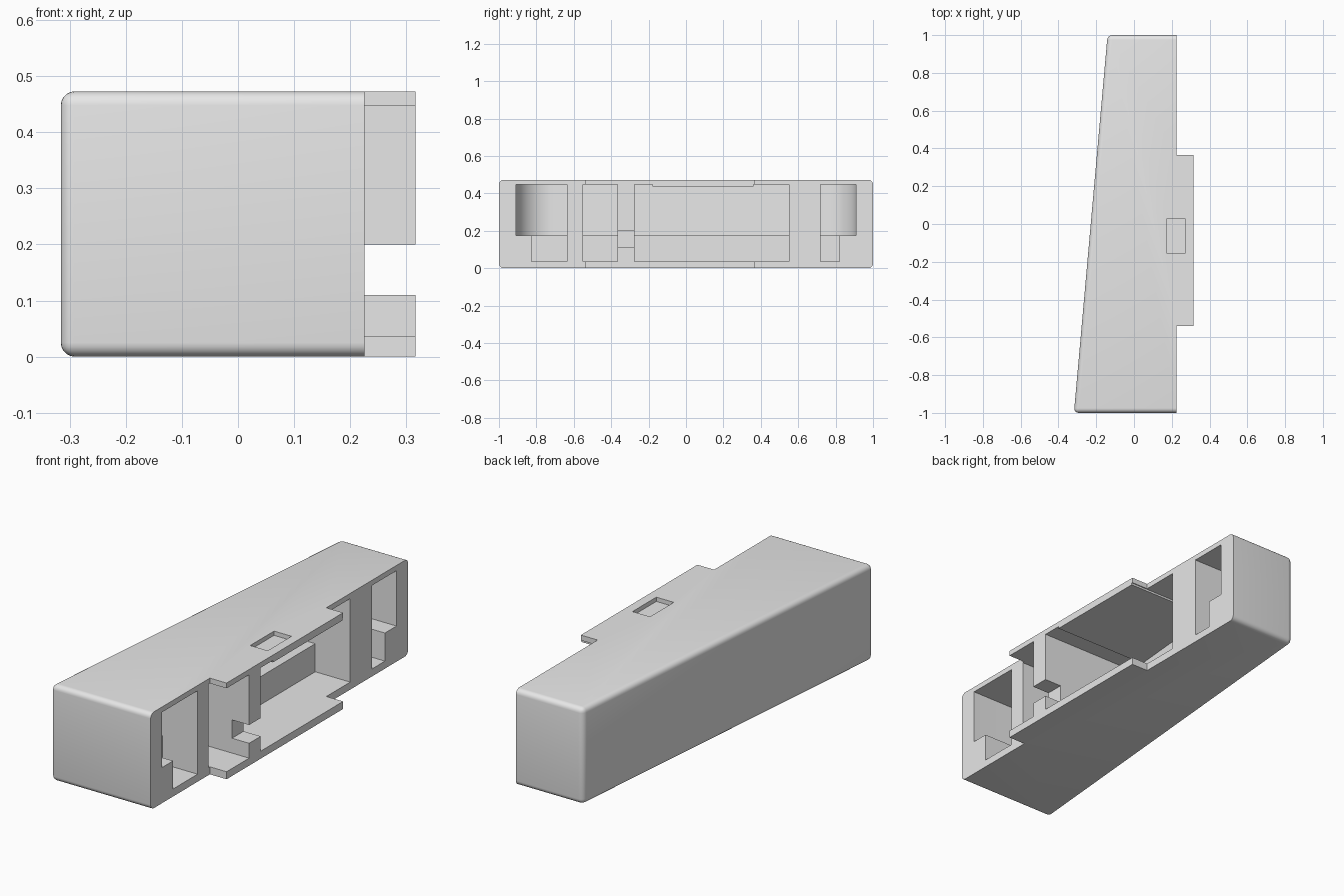
import bpy, bmesh, math

if "Cube" in bpy.data.objects:
    bpy.data.objects.remove(bpy.data.objects["Cube"])

FACE_X, TONGUE_X, HEIGHT = 0.225, 0.316, 0.473
FLOOR, LEDGE, CEILING = 0.037, 0.175, 0.447


def prism(name, outline, z0, z1):
    """Extrude a plan outline (x, y) between two heights."""
    bm = bmesh.new()
    base = bm.faces.new([bm.verts.new((x, y, z0)) for x, y in outline])
    top = bmesh.ops.extrude_face_region(bm, geom=[base])["geom"]
    bmesh.ops.translate(bm, vec=(0, 0, z1 - z0),
                        verts=[v for v in top if isinstance(v, bmesh.types.BMVert)])
    bmesh.ops.recalc_face_normals(bm, faces=bm.faces[:])
    mesh = bpy.data.meshes.new(name)
    bm.to_mesh(mesh)
    bm.free()
    obj = bpy.data.objects.new(name, mesh)
    bpy.context.collection.objects.link(obj)
    return obj


def box_outline(x0, x1, y0, y1):
    return [(x0, y0), (x1, y0), (x1, y1), (x0, y1)]


def inner_back(y):
    """Inner side of the slanted back wall."""
    return -0.275 + 0.09 * (y + 1)


def upper_outline(y0, y1, round_end=0):
    """Pocket plan reaching the back wall, with one optional rounded end."""
    if not round_end:
        return [(0.4, y0), (0.4, y1), (inner_back(y1), y1), (inner_back(y0), y0)]
    end, flat = (y0, y1) if round_end < 0 else (y1, y0)
    r = 0.19
    cy = end - round_end * r
    cx = inner_back(cy) + r
    arc = [(cx - r * math.sin(a), cy + round_end * r * math.cos(a))
           for a in (math.pi / 2 * i / 16 for i in range(17))]
    return [(0.4, flat), (0.4, end)] + arc + [(inner_back(flat), flat)]


def cut(target, outline, z0, z1):
    cutter = prism("cutter", outline, z0, z1)
    cutter.hide_render = True
    mod = target.modifiers.new("cut", "BOOLEAN")
    mod.operation, mod.solver, mod.object = "DIFFERENCE", "EXACT", cutter
    bpy.context.view_layer.objects.active = target
    bpy.ops.object.modifier_apply(modifier=mod.name)
    bpy.data.objects.remove(cutter)


# Tapered housing with the projecting tongue
housing = prism("housing", [
    (-0.318, -1), (FACE_X, -1), (FACE_X, -0.54), (TONGUE_X, -0.54),
    (TONGUE_X, 0.365), (FACE_X, 0.365), (FACE_X, 1), (-0.14, 1)], 0, HEIGHT)

# Round every edge away from the open face
bm = bmesh.new()
bm.from_mesh(housing.data)
edges = [e for e in bm.edges if (e.verts[0].co.x + e.verts[1].co.x) / 2 < 0.2]
bmesh.ops.bevel(bm, geom=edges, offset=0.025, segments=5, profile=0.5, affect="EDGES")
bm.to_mesh(housing.data)
bm.free()

# Pockets: upper y range, lower y range, ceiling, rounded end
for y0, y1, low0, low1, top, end in [
        (-0.91, -0.635, -0.825, -0.635, CEILING, -1),
        (-0.55, -0.365, -0.55, -0.365, CEILING, 0),
        (-0.275, 0.55, -0.275, 0.55, 0.437, 0),
        (0.72, 0.91, 0.72, 0.82, CEILING, 1)]:
    cut(housing, upper_outline(y0, y1, end), LEDGE, top)
    cut(housing, box_outline(0.035, 0.4, low0, low1), FLOOR, 0.25)

# Raised ceiling at both ends of the long pocket
for y0, y1 in [(-0.275, -0.18), (0.36, 0.55)]:
    cut(housing, upper_outline(y0, y1), 0.4, CEILING)

# Notch in the projecting rib and shallow recess in the top
cut(housing, box_outline(FACE_X - 0.002, 0.4, -0.4, -0.25), 0.11, 0.2)
cut(housing, box_outline(0.175, 0.27, -0.155, 0.03), 0.452, 0.6)

# Single grey finish
grey = bpy.data.materials.new("plain grey")
grey.diffuse_color = (0.8, 0.8, 0.8, 1)
grey.use_nodes = True
grey.node_tree.nodes["Principled BSDF"].inputs["Base Color"].default_value = grey.diffuse_color
housing.data.materials.clear()
housing.data.materials.append(grey)
for face in housing.data.polygons:
    face.material_index = 0

bpy.ops.object.select_all(action="DESELECT")
housing.select_set(True)
bpy.context.view_layer.objects.active = housing
bpy.ops.object.shade_smooth_by_angle(angle=math.radians(30))
